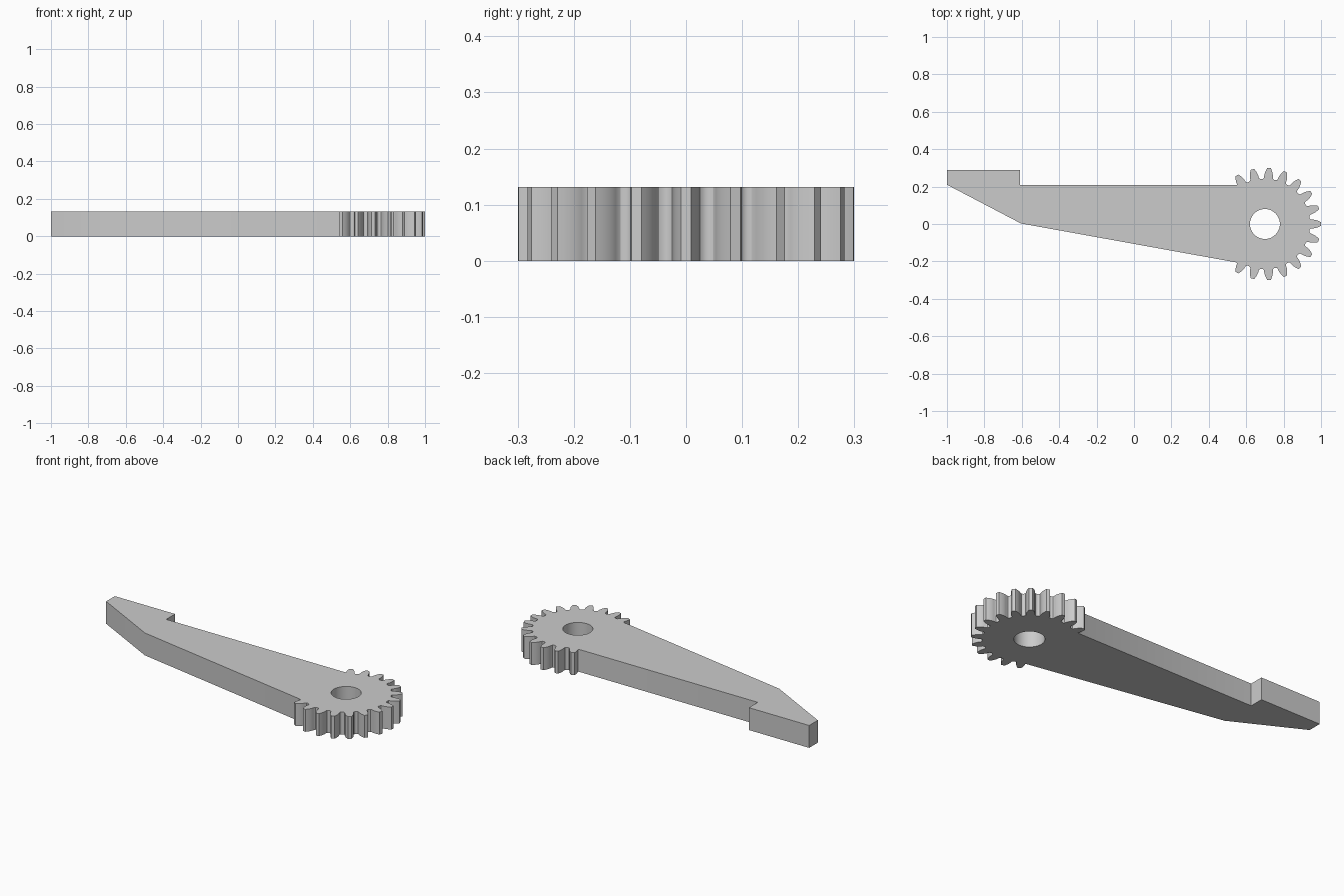
import bpy, bmesh, math

if "Cube" in bpy.data.objects:
    bpy.data.objects.remove(bpy.data.objects["Cube"])

HEIGHT = 0.131
GEAR_X = 0.70
TEETH = 21
PITCH = 2 * math.pi / TEETH
TIP_R, ROOT_R, BASE_R = 0.30, 0.2405, 0.2575
BASE_HALF = math.radians(5.14)      # half angle of a tooth at the base circle
HOLE_R = 0.08


def polar(r, a):
    return (GEAR_X + r * math.cos(a), r * math.sin(a))


def flank_half_angle(r):
    """Half angle of an involute tooth at radius r."""
    phi = math.acos(min(1.0, BASE_R / r))
    return BASE_HALF - (math.tan(phi) - phi)


# One tooth flank from root to tip as (radius, half angle)
fillet = [(0.2415, math.radians(7.2)), (0.245, math.radians(5.9)),
          (0.250, math.radians(5.35))]
involute = [(r, flank_half_angle(r))
            for r in (BASE_R, 0.265, 0.274, 0.283, 0.292, TIP_R)]

# Toothed sector, counter-clockwise from lower left to upper left
gear = []
for k in range(-7, 8):
    c = k * PITCH
    rising = involute if k == -7 else fillet + involute
    falling = involute if k == 7 else fillet + involute
    gear += [polar(r, c - a) for r, a in rising]
    gear += [polar(r, c + a) for r, a in reversed(falling)]
    if k < 7:
        gear.append(polar(ROOT_R, c + PITCH / 2))

# Arm with hooked end
arm = [(0.545, 0.208), (-0.61, 0.208), (-0.61, 0.29), (-1.0, 0.29),
       (-1.0, 0.21), (-0.605, 0.003), (0.545, -0.205)]

# Pivot hole
hole = [polar(HOLE_R, 2 * math.pi * i / 48) for i in range(48)]

# Filled and extruded profile
curve = bpy.data.curves.new("lever_profile", 'CURVE')
curve.dimensions = '2D'
curve.fill_mode = 'BOTH'
curve.extrude = HEIGHT / 2
for loop in (gear + arm, hole):
    spline = curve.splines.new('POLY')
    spline.points.add(len(loop) - 1)
    for p, (x, y) in zip(spline.points, loop):
        p.co = (x, y, 0, 1)
    spline.use_cyclic_u = True

lever = bpy.data.objects.new("gear_lever", curve)
bpy.context.collection.objects.link(lever)
bpy.context.view_layer.objects.active = lever
lever.select_set(True)
bpy.ops.object.convert(target='MESH')
lever = bpy.context.view_layer.objects.active
lever.name = "gear_lever"

# Weld caps to walls and stand it on the floor
bm = bmesh.new()
bm.from_mesh(lever.data)
bmesh.ops.remove_doubles(bm, verts=bm.verts, dist=0.0001)
bmesh.ops.recalc_face_normals(bm, faces=bm.faces)
bmesh.ops.translate(bm, verts=bm.verts, vec=(0, 0, HEIGHT / 2))
bm.to_mesh(lever.data)
bm.free()

# Plain grey
grey = bpy.data.materials.new("light_grey")
grey.diffuse_color = (0.6, 0.6, 0.6, 1)
grey.use_nodes = True
grey.node_tree.nodes["Principled BSDF"].inputs["Base Color"].default_value = grey.diffuse_color
lever.data.materials.clear()
lever.data.materials.append(grey)
bpy.ops.object.shade_smooth_by_angle(angle=math.radians(30))
